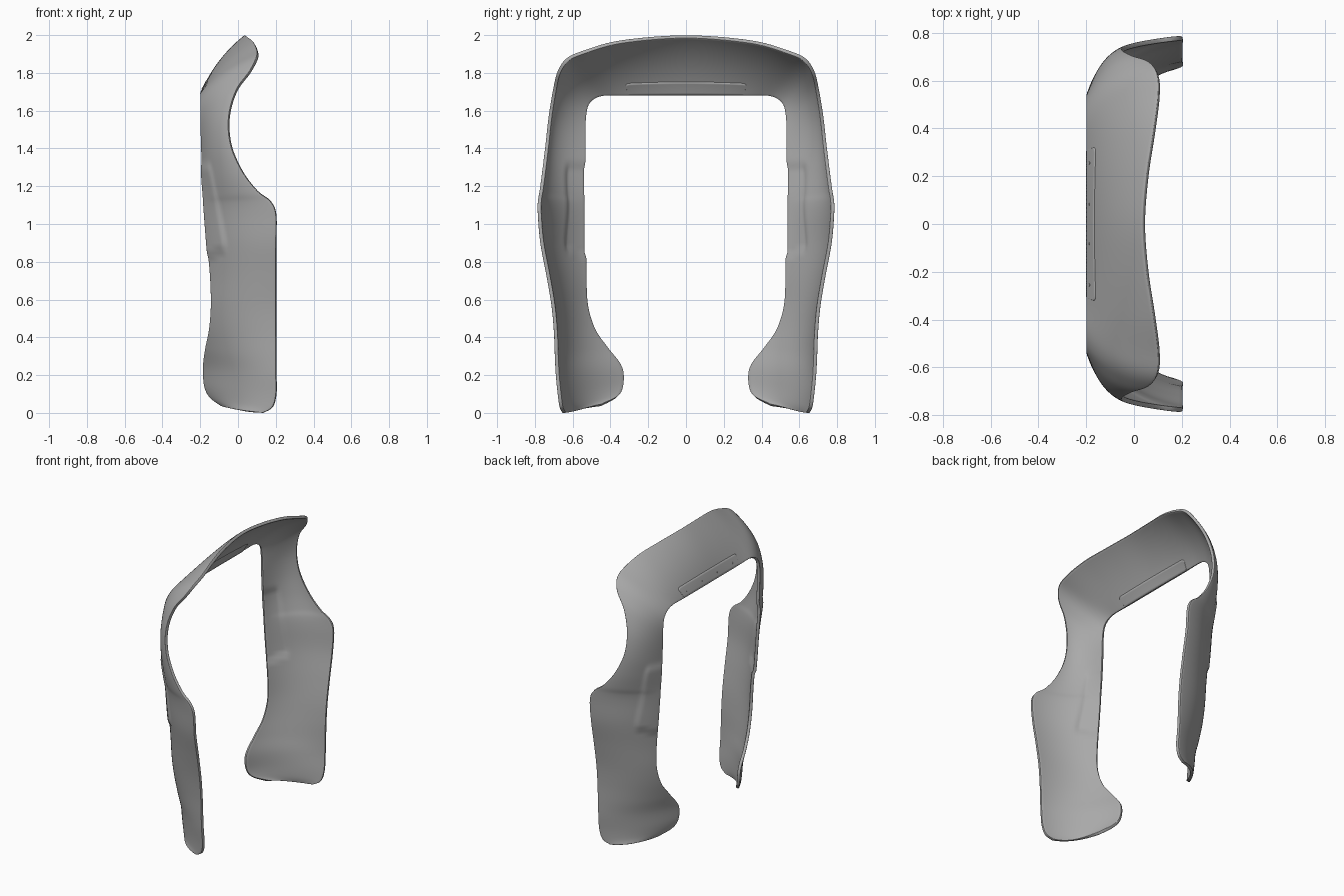
import bpy, bmesh
from mathutils import Vector

cube = bpy.data.objects.get("Cube")
if cube:
    bpy.data.objects.remove(cube)

grey = bpy.data.materials.new("mid grey")
grey.use_nodes = True
grey.diffuse_color = (.4, .4, .4, 1)
grey.node_tree.nodes["Principled BSDF"].inputs["Base Color"].default_value = (.4, .4, .4, 1)

# Stations along half of the arch: inner edge point, then outer edge point
STATIONS = [
    (-.2, 0, 1.69, .035, 0, 2),
    (-.2, .17, 1.69, .05, .2, 1.99),
    (-.2, .32, 1.69, .08, .39, 1.965),
    (-.2, .43, 1.69, .1, .54, 1.92),
    (-.2, .49, 1.67, .095, .63, 1.88),
    (-.2, .525, 1.63, .06, .68, 1.81),
    (-.2, .537, 1.56, -.01, .705, 1.71),
    (-.198, .537, 1.46, -.05, .728, 1.57),
    (-.194, .537, 1.34, -.04, .745, 1.42),
    (-.19, .537, 1.24, .02, .762, 1.28),
    (-.183, .537, 1.15, .1, .776, 1.175),
    (-.18, .537, 1.1, .17, .785, 1.12),
    (-.175, .537, 1.03, .2, .785, 1.05),
    (-.165, .537, .9, .2, .772, .9),
    (-.15, .537, .73, .2, .74, .73),
    (-.145, .53, .57, .2, .713, .57),
    (-.155, .49, .44, .2, .7, .43),
    (-.175, .42, .34, .2, .695, .3),
    (-.187, .345, .24, .2, .69, .2),
    (-.18, .34, .14, .2, .68, .1),
    (-.15, .37, .08, .18, .67, .03),
    (-.09, .45, .035, .13, .655, 0),
]
LAST = len(STATIONS) - 1


def station(i):
    """Edge points of a station; the arch is mirrored past its crown."""
    a = STATIONS[min(abs(i), LAST)]
    side = -1 if i < 0 else 1
    return [Vector((a[k], a[k + 1] * side, a[k + 2])) for k in (0, 3)]


def spline(p, q, r, s, t):
    return q + (r - p) * t / 2 + (p * 2 - q * 5 + r * 4 - s) * t**2 / 2 \
        + (q * 3 - p - r * 3 + s) * t**3 / 2


def step(t):
    t = max(0, min(1, t))
    return t * t * (3 - 2 * t)


def surface(u, v):
    """Point on the outer face: u runs down the arch, v from inner to outer edge."""
    i = min(int(u), LAST - 1)
    near = [station(i + k) for k in (-1, 0, 1, 2)]
    inner, outer = [spline(*[n[e] for n in near], u - i) for e in (0, 1)]
    d = outer - inner
    bend = inner + Vector((d.x * .33, d.y * .82, d.z * .6))
    p = inner * (1 - v)**2 + bend * 2 * v * (1 - v) + outer * v**2
    # Raised pad beside the inner edge of each leg
    border = -.05 - (p.z - .87) * .19
    lift = step((border - p.x) / .025) * step((1.34 - p.z) / .06) \
        * step((p.z - .89 - p.x * .5) / .03)
    return p + Vector((-.5, .85, 0)) * .011 * lift


def normal(u, v):
    e = .01
    return (surface(u, v + e) - surface(u, v)).cross(surface(u + e, v) - surface(u, v)).normalized()


def finish(obj, angle=.6):
    obj.data.materials.append(grey)
    bpy.ops.object.select_all(action='DESELECT')
    obj.select_set(True)
    bpy.context.view_layer.objects.active = obj
    bpy.ops.object.shade_smooth_by_angle(angle=angle)


def sheet(name, point, rows, cols, thickness, round_edge):
    """Half sheet from a point function, mirrored and thickened inward."""
    bm = bmesh.new()
    grid = [[bm.verts.new(point(r / rows, c / cols)) for c in range(cols + 1)]
            for r in range(rows + 1)]
    for a, b in zip(grid, grid[1:]):
        for c in range(cols):
            bm.faces.new((a[c], a[c + 1], b[c + 1], b[c]))
    mesh = bpy.data.meshes.new(name)
    bm.to_mesh(mesh)
    bm.free()
    obj = bpy.data.objects.new(name, mesh)
    bpy.context.collection.objects.link(obj)
    mirror = obj.modifiers.new("mirror", 'MIRROR')
    mirror.use_axis = (False, True, False)
    solid = obj.modifiers.new("thickness", 'SOLIDIFY')
    solid.thickness = thickness
    solid.offset = -1
    if round_edge:
        bevel = obj.modifiers.new("rounded rim", 'BEVEL')
        bevel.width = round_edge
        bevel.segments = 2
        bevel.limit_method = 'ANGLE'
        bevel.angle_limit = 1
    finish(obj)
    return obj


# Arched shell
sheet("arch_shell", lambda a, b: surface(a * LAST, b), LAST * 6, 28, .02, .005)


# Mounting plate through the crown, with rounded upper corners
def plate_point(a, b):
    reach = 1.88 * (1 - (1 - a)**2)
    corner = max(0, (reach - 1.72) / .16)
    height = .2 - .05 * (1 - (1 - corner**2)**.5)
    v = b * height
    return surface(reach, v) + normal(reach, v) * .0015


sheet("mounting_plate", plate_point, 32, 6, .024, 0)

# Small screws on the plate's outer face
for side in (-1, 1):
    for n, u in enumerate((.47, 1.5)):
        p, d = surface(u, .08), normal(u, .08)
        p.y *= side
        d.y *= side
        bpy.ops.mesh.primitive_cylinder_add(
            vertices=12, radius=.006, depth=.006, location=p + d * .001,
            rotation=d.to_track_quat('Z', 'Y').to_euler())
        screw = bpy.context.object
        screw.name = f"screw_{'left' if side > 0 else 'right'}_{n}"
        finish(screw)
